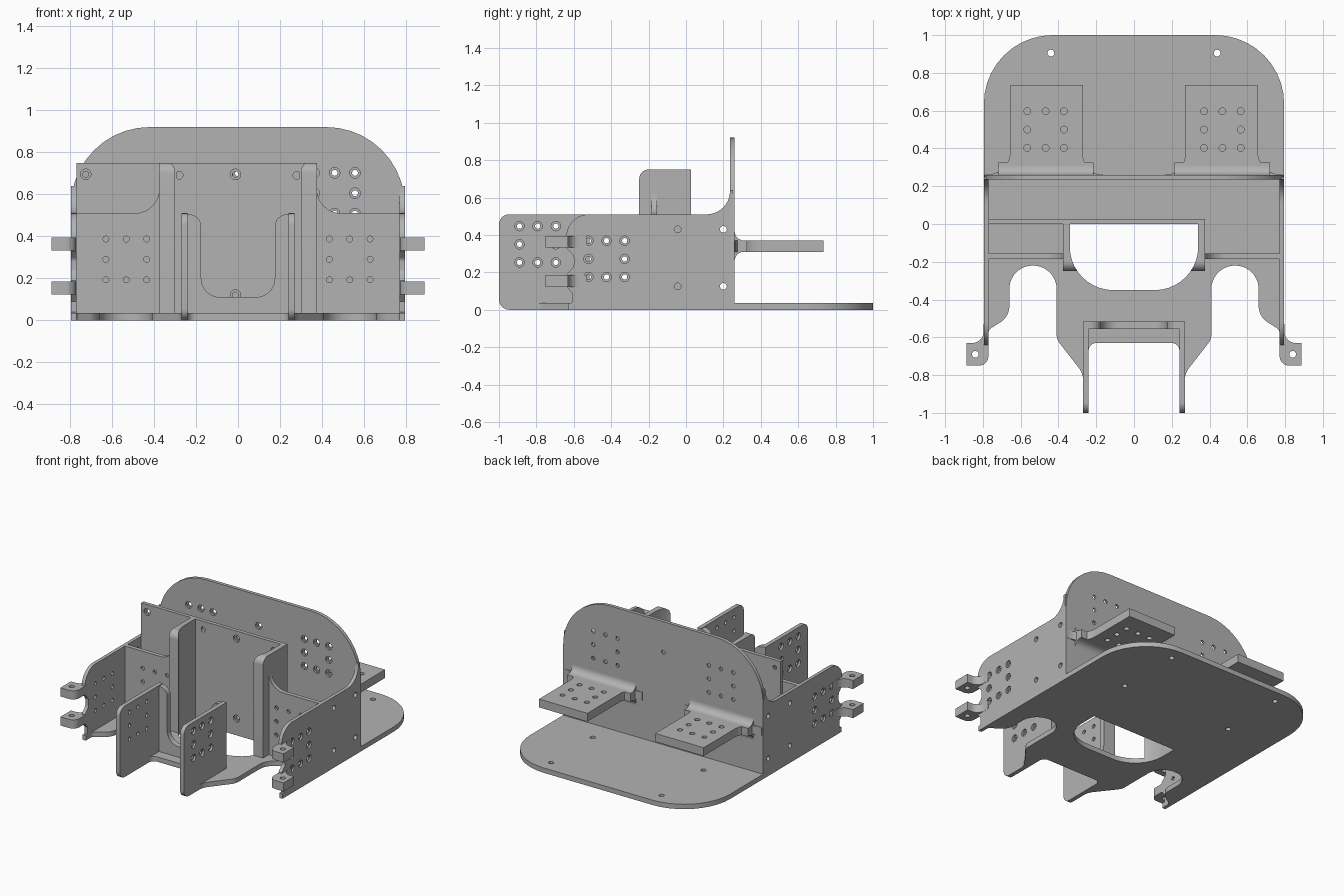
import bpy, bmesh, math
from mathutils import Vector

cube = bpy.data.objects.get("Cube")
if cube:
    bpy.data.objects.remove(cube, do_unlink=True)

grey = bpy.data.materials.new("plain grey")
grey.use_nodes = True
grey.diffuse_color = (0.45, 0.45, 0.45, 1)
grey.node_tree.nodes["Principled BSDF"].inputs["Base Color"].default_value = (0.45, 0.45, 0.45, 1)


def rounded(corners, steps=10):
    """Turn (a, b[, radius]) corners into an outline with true arcs."""
    out = []
    for i, c in enumerate(corners):
        p = Vector(c[:2])
        if len(c) < 3:
            out.append(p)
            continue
        u = (Vector(corners[i - 1][:2]) - p).normalized()
        v = (Vector(corners[(i + 1) % len(corners)][:2]) - p).normalized()
        half = u.angle(v) / 2
        mid = p + (u + v).normalized() * c[2] / math.sin(half)
        reach = c[2] / math.tan(half)
        s, e = p + u * reach - mid, p + v * reach - mid
        phi = s.angle(e)
        for k in range(steps + 1):
            t = k / steps
            out.append(mid + (s * math.sin((1 - t) * phi) + e * math.sin(t * phi)) / math.sin(phi))
    return out


def circle(a, b, r, n=20):
    return [Vector((a + r * math.cos(2 * math.pi * k / n), b + r * math.sin(2 * math.pi * k / n)))
            for k in range(n)]


PLACE = {"x": lambda p, t: (t, p.x, p.y),
         "y": lambda p, t: (p.x, t, p.y),
         "z": lambda p, t: (p.x, p.y, t)}


def prism(name, outlines, axis, lo, hi):
    bm = bmesh.new()
    for pts in outlines:
        bottom = [bm.verts.new(PLACE[axis](p, lo)) for p in pts]
        top = [bm.verts.new(PLACE[axis](p, hi)) for p in pts]
        bm.faces.new(bottom)
        bm.faces.new(top)
        for i in range(len(pts)):
            bm.faces.new((bottom[i - 1], bottom[i], top[i], top[i - 1]))
    bmesh.ops.recalc_face_normals(bm, faces=bm.faces)
    mesh = bpy.data.meshes.new(name)
    bm.to_mesh(mesh)
    bm.free()
    mesh.materials.append(grey)
    ob = bpy.data.objects.new(name, mesh)
    bpy.context.collection.objects.link(ob)
    return ob


def activate(ob):
    bpy.ops.object.select_all(action="DESELECT")
    ob.select_set(True)
    bpy.context.view_layer.objects.active = ob


def cut(ob, outlines, axis, lo, hi):
    cutter = prism("cutter", outlines, axis, lo, hi)
    cutter.hide_render = True
    mod = ob.modifiers.new("cut", "BOOLEAN")
    mod.operation, mod.solver, mod.object = "DIFFERENCE", "EXACT", cutter
    activate(ob)
    bpy.ops.object.modifier_apply(modifier=mod.name)
    bpy.data.objects.remove(cutter, do_unlink=True)


def part(name, corners, axis, lo, hi, holes=(), screws=(), bore=1, mirror=False, opening=None):
    """Extruded plate with plain holes, counterbored screw holes and an optional opening."""
    ob = prism(name, [rounded(corners)], axis, lo, hi)
    through = [circle(a, b, 0.018) for a, b in holes] + [circle(a, b, 0.014) for a, b in screws]
    if through:
        cut(ob, through, axis, lo - 0.1, hi + 0.1)
    if screws:
        mid = (lo + hi) / 2
        ends = (mid, hi + 0.1) if bore > 0 else (lo - 0.1, mid)
        cut(ob, [circle(a, b, 0.025) for a, b in screws], axis, *ends)
    if opening:
        cut(ob, [opening], "z", -0.1, 1)
    activate(ob)
    bpy.ops.object.shade_smooth_by_angle(angle=math.radians(30))
    if mirror:
        ob.modifiers.new("mirror", "MIRROR")
    return ob


def ring8(a, b, gap=0.097):
    """Eight holes: a three by three grid without its centre."""
    return [(a + i * gap, b + j * gap) for i in (-1, 0, 1) for j in (-1, 0, 1) if i or j]


def both(points):
    """Add the left-right mirror image of an outline, in reverse order."""
    return points + [(-p[0], *p[1:]) for p in reversed(points)]


# Base plate with arched front notches and a central opening
opening = rounded(both([(0.34, 0), (0.34, -0.35, 0.23)]))
part("base_plate", both([
    (0.795, 1, 0.365), (0.795, -0.63), (0.77, -0.63), (0.77, -0.56, 0.03), (0.66, -0.49, 0.1),
    (0.66, -0.22, 0.124), (0.41, -0.22, 0.124), (0.41, -0.61, 0.08), (0.27, -0.79, 0.1),
    (0.27, -0.9), (0.24, -0.9), (0.24, -0.63, 0.04)]),
    "z", 0, 0.035,
    holes=[(s * 0.44, y) for s in (-1, 1) for y in (0.905, 0.43)], opening=opening)

# Tall back wall with rounded top
part("back_wall", both([(0.795, 0), (0.795, 0.92, 0.375)]), "y", 0.235, 0.26,
     screws=ring8(0.46, 0.605) + ring8(-0.46, 0.605) + [(0, 0.7)], bore=-1)

# Side walls sweeping up into the back wall
part("side_wall", [
    (0.25, 0), (0.25, 0.64), (0.235, 0.64), (0.235, 0.51, 0.125), (-0.64, 0.51, 0.12),
    (-0.64, 0.33), (-0.6, 0.29, 0.03), (-0.6, 0.23, 0.03), (-0.64, 0.19),
    (-0.64, 0.125), (-0.61, 0.09), (-0.61, 0.04), (-0.63, 0.02), (-0.6, 0)],
    "x", 0.77, 0.795, holes=[(y, z) for y in (-0.045, 0.2) for z in (0.125, 0.43)],
    screws=ring8(-0.425, 0.272), mirror=True)

# Paired hinge ears at the front of the side walls
for label, low in (("lower", 0.123), ("upper", 0.332)):
    part(label + "_hinge_ear", [
        (0.771, -0.53), (0.796, -0.53), (0.797, -0.63, 0.06), (0.888, -0.63), (0.888, -0.75),
        (0.771, -0.75, 0.05)], "z", low, low + 0.062, holes=[(0.84, -0.69)], mirror=True)

# Middle wall, running from one side to the far rib
part("middle_wall", [(-0.77, 0), (0.375, 0), (0.375, 0.75), (-0.77, 0.75)], "y", 0, 0.027,
     holes=[(-0.28, 0.69), (0.28, 0.69)],
     screws=[(-0.725, 0.695), (-0.012, 0.695), (-0.012, 0.12)], bore=-1)

# Tall ribs whose inner faces follow the base opening
part("rib", [(0.005, 0), (0.005, 0.75), (-0.25, 0.75, 0.05), (-0.25, 0)], "x", 0.29, 0.375,
     opening=opening, mirror=True)

# Cross panels between ribs and side walls
part("cross_panel", [(0.37, 0), (0.775, 0), (0.775, 0.51), (0.375, 0.51, 0.115),
                     (0.375, 0.64), (0.37, 0.64)], "y", -0.185, -0.155,
     screws=ring8(0.532, 0.29), bore=1, mirror=True)

# Front bracket: two arms and a back plate with a U-shaped cut
part("bracket_arm", [(-0.515, 0), (-0.515, 0.51), (-1, 0.51, 0.055), (-1, 0, 0.055)],
     "x", 0.24, 0.27, screws=ring8(-0.793, 0.35), mirror=True)
part("bracket_back", both([(0.25, 0), (0.25, 0.505), (0.175, 0.505, 0.06), (0.175, 0.11, 0.09)]),
     "y", -0.555, -0.515)

# Rear shelves flaring into the back wall, with fillets above and below
part("rear_shelf", [
    (0.27, 0.735), (0.27, 0.262, 0.1), (0.165, 0.262), (0.165, 0.25),
    (0.785, 0.25), (0.785, 0.262), (0.655, 0.262, 0.122), (0.655, 0.735)],
    "z", 0.31, 0.37, holes=ring8(0.468, 0.5), mirror=True)
part("shelf_fillet", [
    (0.25, 0.425), (0.26, 0.425), (0.26, 0.37, 0.05), (0.325, 0.37),
    (0.325, 0.31), (0.26, 0.31, 0.05), (0.26, 0.255), (0.25, 0.255)],
    "x", 0.215, 0.72, mirror=True)
